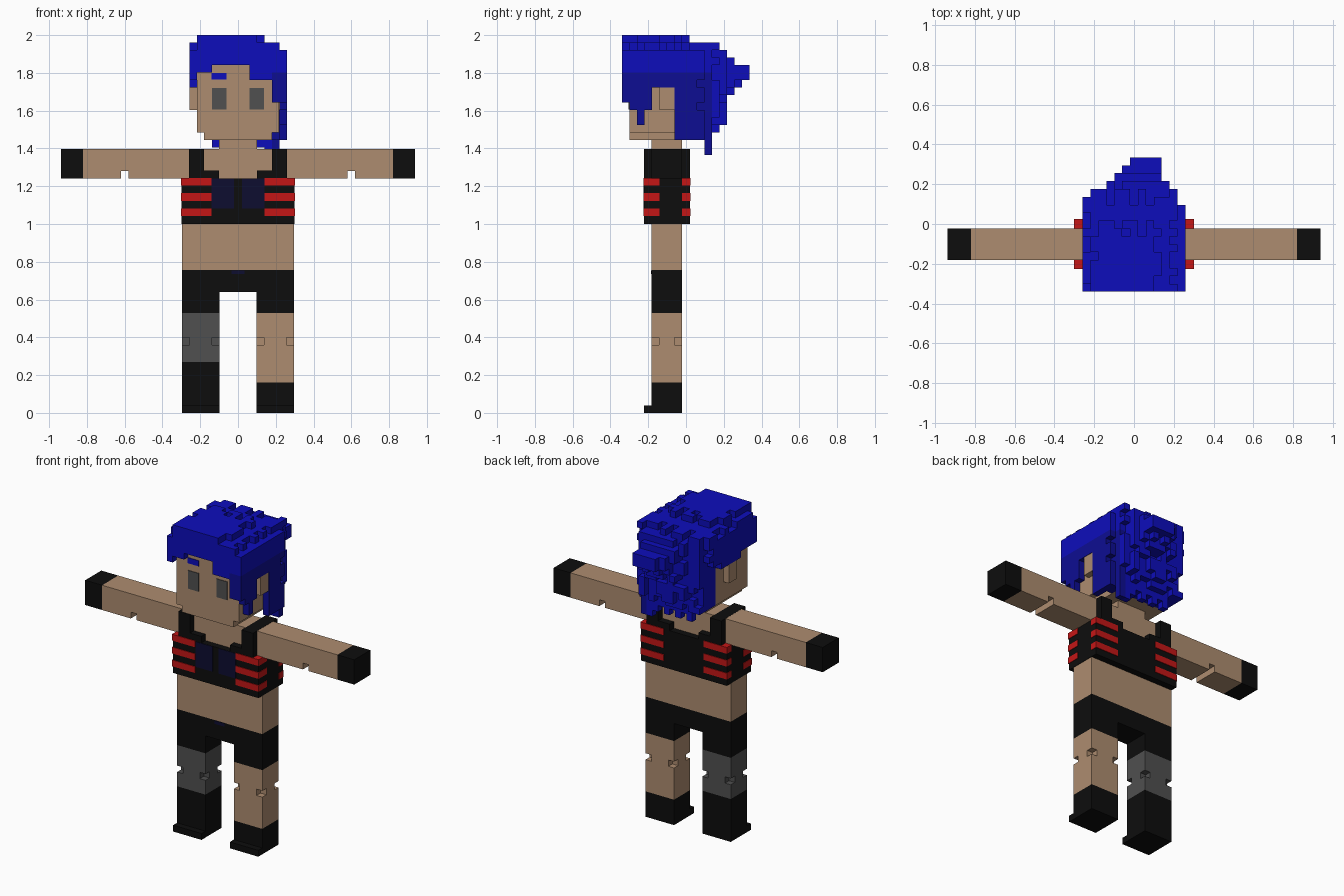
import bpy, bmesh, random

if "Cube" in bpy.data.objects:
    bpy.data.objects.remove(bpy.data.objects["Cube"], do_unlink=True)


def material(name, r, g, b):
    m = bpy.data.materials.new(name)
    m.use_nodes = True
    m.diffuse_color = (r, g, b, 1)
    m.node_tree.nodes["Principled BSDF"].inputs["Base Color"].default_value = (r, g, b, 1)
    return m


SKIN = material("skin", 0.42, 0.265, 0.16)
BLACK = material("black cloth", 0.004, 0.004, 0.004)
GREY = material("dark grey", 0.08, 0.08, 0.08)
RED = material("red", 0.55, 0.008, 0.008)
NAVY = material("navy", 0.004, 0.004, 0.03)
BLUE = material("bright blue", 0.004, 0.004, 0.5)
DARK_BLUE = material("deep blue", 0.004, 0.004, 0.29)


def finish(name, bm, mats):
    bmesh.ops.recalc_face_normals(bm, faces=bm.faces[:])
    me = bpy.data.meshes.new(name)
    bm.to_mesh(me)
    bm.free()
    for m in mats:
        me.materials.append(m)
    ob = bpy.data.objects.new(name, me)
    bpy.context.collection.objects.link(ob)
    return ob


def part(name, mat, *boxes):
    """One object from boxes given as (x0, x1, y0, y1, z0, z1)."""
    bm = bmesh.new()
    for x0, x1, y0, y1, z0, z1 in boxes:
        vs = bmesh.ops.create_cube(bm, size=1)["verts"]
        for v in vs:
            v.co = (x0 if v.co.x < 0 else x1, y0 if v.co.y < 0 else y1, z0 if v.co.z < 0 else z1)
    return finish(name, bm, [mat])


def flip(b, s):
    """Mirror a box to the other side when s is -1."""
    return b if s > 0 else (-b[1], -b[0]) + tuple(b[2:])


U = 0.0397                 # voxel size
Y0, Y1 = -0.182, -0.022    # body front and back
V0, V1 = -0.222, 0.020     # vest front and back

# Legs: boot, shin with a notched knee, toe
for s, side, shin, boot_top in ((1, "left", SKIN, 0.16), (-1, "right", GREY, 0.27)):
    a, b = 0.099, 0.297
    part(side + "_boot", BLACK, flip((a, b, Y0, Y1, 0, boot_top), s),
         flip((a, b, V0, Y0, 0, 0.04), s))
    part(side + "_leg", shin,
         flip((a, b, Y0, Y1, boot_top, 0.36), s),
         flip((a + U, b - U, Y0, Y1, 0.36, 0.40), s),
         flip((a, b, Y0 + U, Y1 - U, 0.36, 0.40), s),
         flip((a, b, Y0, Y1, 0.40, 0.53), s))

# Shorts and belly
part("shorts", BLACK, (-0.297, 0.297, Y0, Y1, 0.64, 0.757),
     (-0.297, -0.099, Y0, Y1, 0.53, 0.64), (0.099, 0.297, Y0, Y1, 0.53, 0.64))
part("waist_button", NAVY, (-0.035, 0.035, Y0 - 0.003, Y0 + 0.005, 0.735, 0.755))
part("belly", SKIN, (-0.297, 0.297, Y0, Y1, 0.757, 1.01))
part("chest", SKIN, (-0.18, 0.18, Y0, Y1, 1.2, 1.397))
part("neck", SKIN, (-0.1, 0.1, Y0, Y1, 1.39, 1.46))

# Vest with shoulder straps and stepped neckline
vest = [(-0.299, 0.299, V0, V1, 1.0, 1.241)]
for s in (1, -1):
    vest.append(flip((0.18, 0.26, V0, V1, 1.241, 1.398), s))
    for y0, y1 in ((V0, Y0), (Y1, V1)):
        vest.append(flip((0.1, 0.18, y0, y1, 1.241, 1.282), s))
part("vest", BLACK, *vest)
part("vest_panels", NAVY, *[flip((0.02, 0.14, V0 - 0.003, V0 + 0.004, 1.082, 1.24), s) for s in (1, -1)])

# Red stripes wrap the four corners of the vest
stripes = []
for s in (1, -1):
    for z in (1.042, 1.123, 1.204):
        for y0, y1 in ((V0 - 0.004, -0.14), (-0.022, V1 + 0.004)):
            stripes.append(flip((0.14, 0.302, y0, y1, z, z + 0.04), s))
part("vest_stripes", RED, *stripes)

# Arms with an elbow notch underneath, and gloves
for s, side in ((1, "left"), (-1, "right")):
    part(side + "_arm", SKIN, flip((0.26, 0.58, Y0, Y1, 1.241, 1.397), s),
         flip((0.58, 0.62, Y0, Y1, 1.281, 1.397), s),
         flip((0.62, 0.82, Y0, Y1, 1.241, 1.397), s))
    part(side + "_glove", BLACK, flip((0.82, 0.938, Y0, Y1, 1.241, 1.397), s))

# Head, ears, eyes, brow
part("head", SKIN, (-0.218, 0.218, -0.30, 0.057, 1.484, 1.842),
     (-0.179, 0.179, -0.30, 0.057, 1.444, 1.484))
part("ears", SKIN, *[flip((0.215, 0.256, -0.141, -0.062, 1.603, 1.722), s) for s in (1, -1)])
part("eyes", GREY, *[flip((0.062, 0.137, -0.304, -0.296, 1.605, 1.72), s) for s in (1, -1)])
part("brow", BLUE, (-0.139, -0.062, -0.304, -0.296, 1.765, 1.80))

# Hair: voxel volume bounded by a plan outline, a side outline and a fringe
random.seed(3)
PLAN = [12, 13, 13, 14, 15, 16, 17, 17, 17, 17, 14, 13, 11]        # depth per column
SIDE = [9, 13, 14, 15, 17, 17, 16, 15, 14, 14, 14, 14, 13, 12]     # depth per layer, top down
FRINGE = [6, 5, 5, 4, 4, 4, 4, 4, 6, 6, 6, 9, 9]                   # drop per column
LEFT_SIDE = [9, 10, 12, 10, 7, 7, 7, 14, 14, 14, 15]               # drop along the left side
RIGHT_SIDE = [6, 6, 6, 6, 7, 7, 7, 7, 7, 6, 6, 5]                  # short right side


def in_hair(i, j, k):
    if j >= min(PLAN[i], SIDE[k] if k < len(SIDE) else 17):
        return False
    if (k == 0 and not 1 <= i <= 9) or (k == 1 and i == 12):
        return False
    if i == 12:
        return k < LEFT_SIDE[j]
    if i == 0:
        return k < RIGHT_SIDE[j]
    if j == 0:
        return k < FRINGE[i]
    if j < 9:
        return k < 4
    return k < 14 - (i < 3)


cells = {(i, j, k) for i in range(13) for j in range(17) for k in range(15) if in_hair(i, j, k)}

# Ragged surface on the top and back
for c in sorted(cells):
    i, j, k = c
    back = j >= 10 and (i, j + 1, k) not in cells
    if back and not (k in (4, 5) and j > 14) and random.random() < 0.35:
        cells.discard(c)
    elif k == 0 and (j > 6 or i in (1, 9)) and random.random() < 0.4:
        cells.discard(c)
    elif k == 1 and (i in (0, 11) or j > 9) and random.random() < 0.3:
        cells.discard(c)

# Hanging strands at the nape
for i, end in ((3, 15), (5, 15), (7, 15), (9, 15), (10, 16), (11, 16)):
    cells.update((i, 11, k) for k in range(11, end))

DIRS = ((1, 0, 0), (-1, 0, 0), (0, 1, 0), (0, -1, 0), (0, 0, 1), (0, 0, -1))
bm = bmesh.new()
verts = {}


def corner(p):
    if p not in verts:
        verts[p] = bm.verts.new((-0.258 + p[0] * U, -0.34 + p[1] * U, 2.0 - p[2] * U))
    return verts[p]


for c in sorted(cells):
    i, j, k = c
    dark = i >= 11 and k >= 5 and j <= 11
    for d in DIRS:
        if tuple(a + b for a, b in zip(c, d)) in cells:
            continue
        ax = [n for n in range(3) if d[n]][0]
        p, q = [n for n in range(3) if n != ax]
        quad = []
        for a, b in ((0, 0), (1, 0), (1, 1), (0, 1)):
            v = list(c)
            v[ax] += d[ax] > 0
            v[p] += a
            v[q] += b
            quad.append(corner(tuple(v)))
        # Wind each quad outward (the layer axis points down)
        if (d[ax] > 0) == (ax != 1):
            quad.reverse()
        bm.faces.new(quad).material_index = int(dark)
finish("hair", bm, [BLUE, DARK_BLUE])
